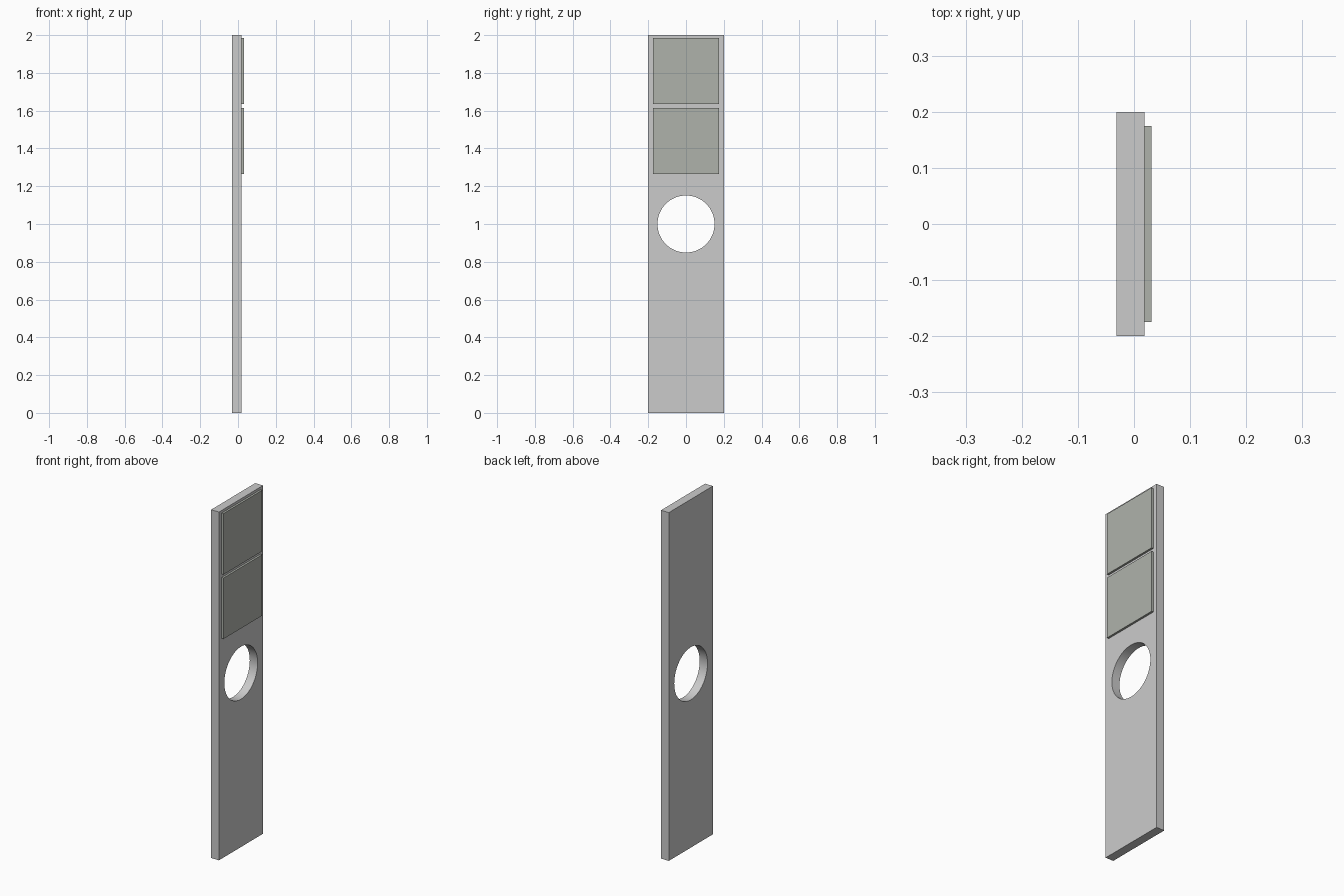
import bpy, math

if "Cube" in bpy.data.objects:
    bpy.data.objects.remove(bpy.data.objects["Cube"])


def box(name, lo, hi):
    """Axis-aligned box between two corners."""
    centre = [(a + b) / 2 for a, b in zip(lo, hi)]
    bpy.ops.mesh.primitive_cube_add(size=1, location=centre)
    obj = bpy.context.object
    obj.name = name
    obj.scale = [b - a for a, b in zip(lo, hi)]
    bpy.ops.object.transform_apply(location=False, rotation=False, scale=True)
    return obj


BACK, FACE, FRONT = -0.031, 0.019, 0.031

# Tall panel
panel = box("panel", (BACK, -0.2, 0), (FACE, 0.2, 2))

# Round through-hole at mid height
bpy.ops.mesh.primitive_cylinder_add(vertices=64, radius=0.151, depth=0.3,
                                    location=(0, 0, 1.0),
                                    rotation=(0, math.pi / 2, 0))
cutter = bpy.context.object
cutter.name = "hole_cutter"
cutter.hide_render = True
mod = panel.modifiers.new("hole", "BOOLEAN")
mod.operation = "DIFFERENCE"
mod.solver = "EXACT"
mod.object = cutter
bpy.ops.object.select_all(action="DESELECT")
panel.select_set(True)
bpy.context.view_layer.objects.active = panel
bpy.ops.object.modifier_apply(modifier=mod.name)
bpy.data.objects.remove(cutter, do_unlink=True)
bpy.ops.object.shade_smooth_by_angle(angle=math.radians(30))

# Two square plates on the upper face
plate_mat = bpy.data.materials.new("plate_grey")
plate_mat.diffuse_color = (0.43, 0.45, 0.41, 1)
plate_mat.use_nodes = True
plate_mat.node_tree.nodes["Principled BSDF"].inputs["Base Color"].default_value = plate_mat.diffuse_color
for name, z in (("upper_plate", 1.635), ("lower_plate", 1.265)):
    plate = box(name, (FACE, -0.175, z), (FRONT, 0.175, z + 0.35))
    plate.data.materials.append(plate_mat)
